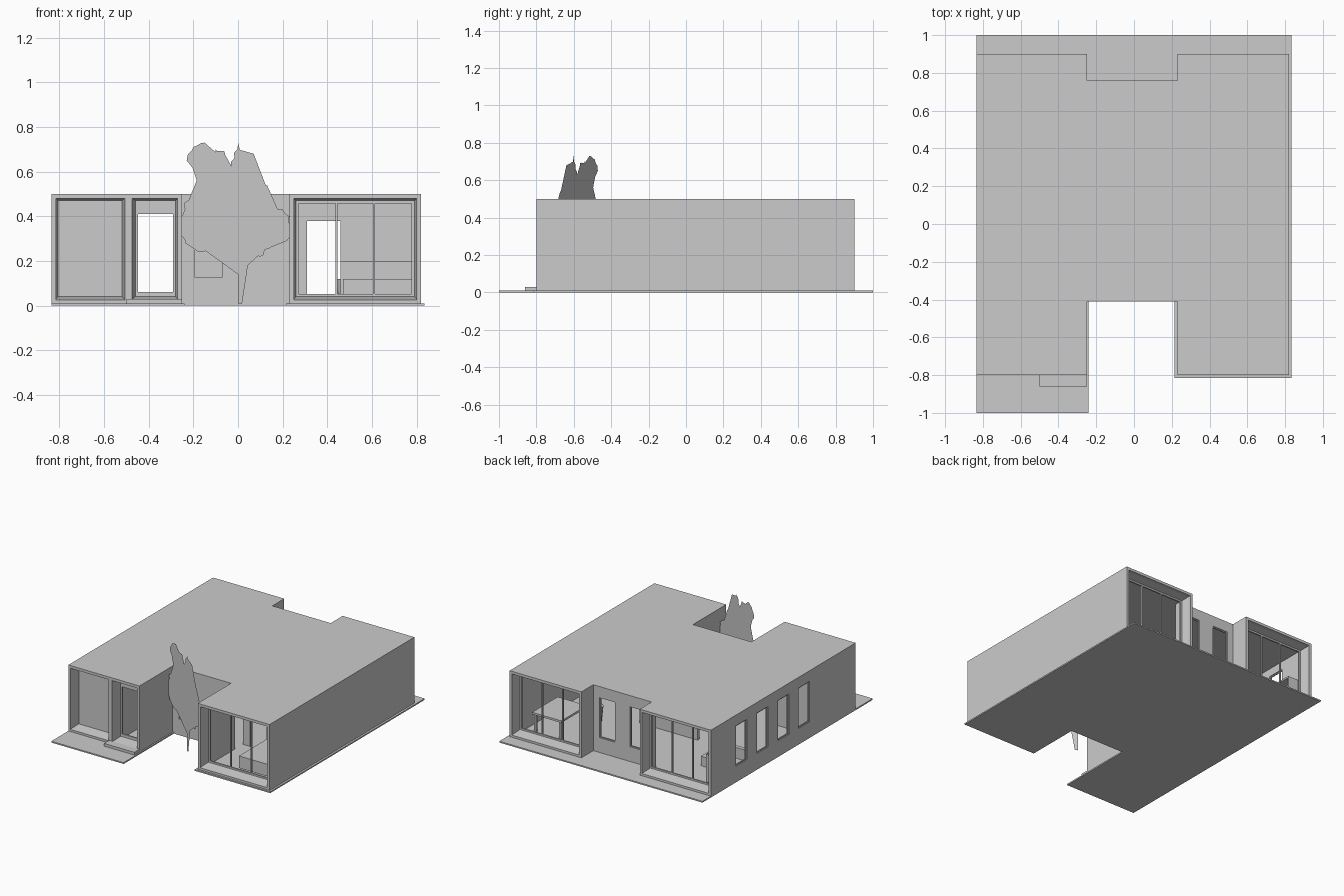
import bpy, bmesh, math, random

if "Cube" in bpy.data.objects:
    bpy.data.objects.remove(bpy.data.objects["Cube"])

random.seed(4)
T = 0.02            # wall thickness
Z0, Z1 = 0.01, 0.48  # floor level, ceiling level


def new_object(name, bm):
    bmesh.ops.recalc_face_normals(bm, faces=bm.faces)
    me = bpy.data.meshes.new(name)
    bm.to_mesh(me)
    bm.free()
    ob = bpy.data.objects.new(name, me)
    bpy.context.collection.objects.link(ob)
    return ob


def add_box(bm, x0, x1, y0, y1, z0, z1):
    r = bmesh.ops.create_cube(bm, size=1)
    for v in r["verts"]:
        v.co = (x1 if v.co.x > 0 else x0, y1 if v.co.y > 0 else y0, z1 if v.co.z > 0 else z0)


def boxes(name, *dims):
    bm = bmesh.new()
    for d in dims:
        add_box(bm, *d)
    return new_object(name, bm)


def prism(name, pts, z0, z1):
    bm = bmesh.new()
    f = bm.faces.new([bm.verts.new((x, y, z0)) for x, y in pts])
    r = bmesh.ops.extrude_face_region(bm, geom=[f])
    for v in r["geom"]:
        if isinstance(v, bmesh.types.BMVert):
            v.co.z = z1
    return new_object(name, bm)


def wall(name, axis, a0, a1, b, openings=(), window=True):
    """Wall along an axis from a0 to a1, occupying b..b+T, with (start, end, low, high) openings."""
    bm = bmesh.new()

    def put(s, e, lo, hi, c0=b, c1=b + T):
        if e - s > 1e-4 and hi - lo > 1e-4:
            add_box(bm, *((s, e, c0, c1) if axis == "x" else (c0, c1, s, e)), lo, hi)
    cur = a0
    for s, e, lo, hi in sorted(openings):
        put(cur, s, Z0, Z1)
        put(s, e, Z0, lo)
        put(s, e, hi, Z1)
        if window:
            f, c0, c1 = 0.007, b + 0.006, b + 0.014
            put(s, s + f, lo, hi, c0, c1)
            put(e - f, e, lo, hi, c0, c1)
            put(s + f, e - f, lo, lo + f, c0, c1)
            put(s + f, e - f, hi - f, hi, c0, c1)
        cur = e
    put(cur, a1, Z0, Z1)
    return new_object(name, bm)


def splayed_frame(name, x0, x1, y, inward):
    """Deep facade surround: flat rim, then sides sloping in to the glazing line."""
    bm = bmesh.new()
    rings = []
    for inset, d in ((0, 0), (0.016, 0), (0.03, 0.08), (0.042, 0.08), (0.042, 0.092)):
        yy = y + inward * d
        a, b, lo, hi = x0 + inset, x1 - inset, Z0 + inset, 0.5 - inset
        rings.append([bm.verts.new(c) for c in ((a, yy, lo), (b, yy, lo), (b, yy, hi), (a, yy, hi))])
    for r, s in zip(rings, rings[1:]):
        for i in range(4):
            j = (i + 1) % 4
            bm.faces.new((r[i], r[j], s[j], s[i]))
    return new_object(name, bm)


def glazing(name, x0, x1, y, inward):
    splayed_frame(name + "_surround", x0, x1, y, inward)
    a, b, yc = x0 + 0.042, x1 - 0.042, y + inward * 0.086
    xs = [a + (b - a) * k / 3 for k in (1, 2)]
    boxes(name + "_mullions", *[(x - 0.004, x + 0.004, yc - 0.006, yc + 0.006, 0.05, 0.46) for x in xs])


# Ground slab and roof
prism("ground_slab", [(-.835, -1), (-.24, -1), (-.24, -.41), (.215, -.41), (.215, -.815),
                      (.835, -.815), (.835, 1), (-.835, 1)], 0, Z0)
prism("roof", [(-.835, -.8), (-.25, -.8), (-.25, -.41), (.23, -.41), (.23, -.8), (.82, -.8),
               (.82, .9), (.23, .9), (.23, .76), (-.25, .76), (-.25, .9), (-.835, .9)], Z1, 0.5)
boxes("entrance_step", (-.5, -.25, -.86, -.8, Z0, 0.03))

# Outer walls
side = [(y, y + 0.13, 0.12, 0.42) for y in (-.26, -.015, .23, .478)]
wall("left_wall", "y", -.8, .9, -.835, side)
wall("right_wall", "y", -.8, .9, .82 - T)
for y0, y1, tag in ((-.8, -.41 + T, "front"), (.76 - T, .9, "back")):
    wall(tag + "_court_left_wall", "y", y0, y1, -.25 - T)
    wall(tag + "_court_right_wall", "y", y0, y1, .23)
wall("front_court_wall", "x", -.25, .23, -.41, [(-.2, -.065, .12, .42)])
wall("back_court_wall", "x", -.25, .23, .76 - T, [(-.2, -.07, .12, .42), (.05, .18, .12, .42)])

# Large glazed facades
glazing("front_right_window", .23, .82, -.8, 1)
glazing("back_right_window", .23, .82, .9, -1)
glazing("back_left_window", -.835, -.25, .9, -1)

# Entrance facade: closed panel and open door
splayed_frame("front_panel_surround", -.835, -.49, -.8, 1)
boxes("front_panel", (-.805, -.52, -.72, -.708, .04, .47))
splayed_frame("door_surround", -.49, -.25, -.8, 1)
boxes("door_header", (-.45, -.29, -.72, -.708, .41, .46))
boxes("door_sill", (-.45, -.29, -.72, -.708, .05, .06))

# Inner partitions
wall("entrance_partition", "y", -.708, -.3, -.49)
wall("store_partition", "x", -.815, -.47, -.3)
wall("bedroom_partition", "x", .25, .8, -.3, [(.31, .46, Z0, .38)], False)
wall("core_partition", "x", -.25, .23, .2)

# Bed
boxes("bed", (.47, .78, -.66, -.32, .03, .09), (.47, .78, -.66, -.32, .09, .12),
      (.46, .8, -.32, -.302, Z0, .2))

# Dining table, legs and round stool
boxes("table", (.5, .74, .45, .75, .14, .155),
      *[(x, x + .015, y, y + .015, Z0, .14) for x in (.51, .715) for y in (.46, .725)])
bm = bmesh.new()
bmesh.ops.create_cone(bm, cap_ends=True, segments=20, radius1=.05, radius2=.06, depth=.11)
bmesh.ops.translate(bm, verts=bm.verts, vec=(.5, .36, .065))
new_object("round_stool", bm)

# Sofa and shelf unit in the back left room
boxes("sofa", (-.78, -.5, .4, .54, Z0, .08), (-.78, -.5, .4, .43, .08, .16))
boxes("shelf_unit", *[(-.81, -.72, .62, .78, z, z + .012) for z in (.03, .1, .17, .24)],
      *[(-.81, -.72, y, y + .012, Z0, .25) for y in (.61, .78)])

# Tree: flat jagged silhouette standing at an angle in the front court
outline = [(.018, .01), (.012, .15), (.02, .22), (.06, .24), (.10, .22), (.12, .25), (.16, .29),
           (.22, .29), (.235, .34), (.23, .40), (.20, .43), (.14, .45), (.09, .49), (.13, .54),
           (.06, .50), (.05, .54), (.08, .60), (.07, .68), (.04, .66), (.0, .73), (-.015, .66),
           (-.045, .61), (-.06, .69), (-.10, .70), (-.09, .64), (-.13, .63), (-.15, .73),
           (-.20, .71), (-.23, .65), (-.19, .60), (-.17, .55), (-.18, .50), (-.24, .46),
           (-.255, .39), (-.25, .31), (-.22, .27), (-.17, .24), (-.12, .26), (-.07, .215),
           (-.03, .20), (.0, .14), (.0, .01)]
bm = bmesh.new()
ring = []
for i, (x, z) in enumerate(outline):
    x2, z2 = outline[(i + 1) % len(outline)]
    steps = 3 if 2 <= i <= 37 else 1
    for k in range(steps):
        t = k / steps
        j = 0.009 if k else 0
        px = x + (x2 - x) * t + random.uniform(-j, j)
        pz = z + (z2 - z) * t + random.uniform(-j, j)
        ring.append(bm.verts.new((px, -0.6 - 0.56 * px, pz)))
f = bm.faces.new(ring)
bmesh.ops.triangulate(bm, faces=[f])
new_object("tree", bm)
